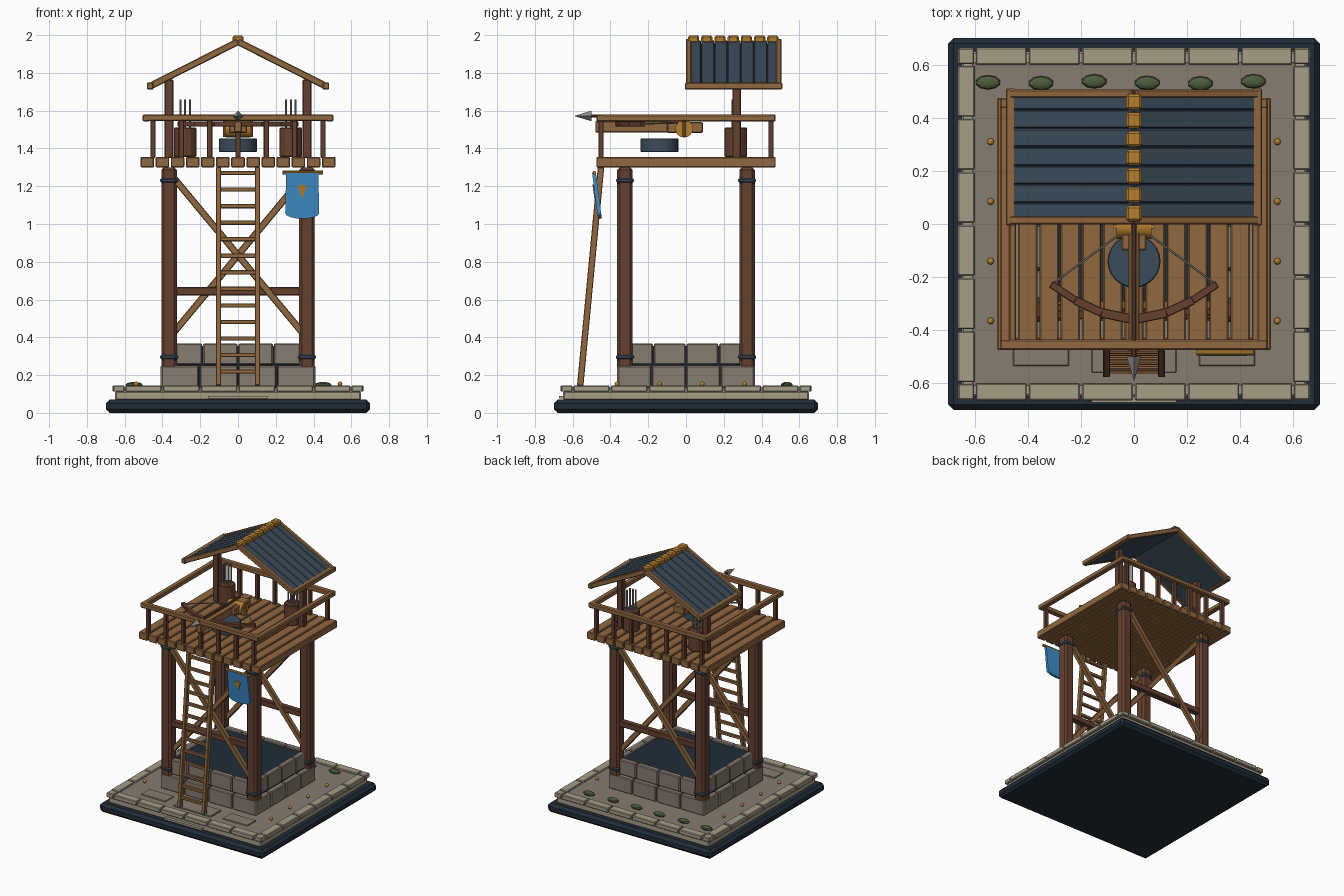
import bpy, bmesh, math, random
from mathutils import Vector, Matrix

random.seed(4)
if "Cube" in bpy.data.objects:
    bpy.data.objects.remove(bpy.data.objects["Cube"])


def material(name, code):
    def linear(v):
        return v / 12.92 if v <= 0.04045 else ((v + 0.055) / 1.055) ** 2.4
    rgb = [linear(int(code[i:i + 2], 16) / 255) for i in (0, 2, 4)]
    m = bpy.data.materials.new(name)
    m.use_nodes = True
    m.diffuse_color = (*rgb, 1)
    m.node_tree.nodes["Principled BSDF"].inputs["Base Color"].default_value = (*rgb, 1)
    return m


PLANK = material("plank wood", "916840")
DARK = material("dark wood", "65412F")
GOLD = material("golden brass", "B5802F")
PALE = material("pale stone", "A59D86")
GREY = material("grey stone", "877D70")
NAVY = material("dark navy", "202D38")
SLATE = material("slate blue", "3B4C5A")
BLUE = material("banner blue", "3F8FCB")
MOSS = material("moss green", "4C5E3C")
STEEL = material("steel grey", "8B8C86")


def finish(name, bm, mat, bevel=0, smooth=False):
    bmesh.ops.recalc_face_normals(bm, faces=bm.faces)
    mesh = bpy.data.meshes.new(name)
    bm.to_mesh(mesh)
    bm.free()
    mesh.materials.append(mat)
    ob = bpy.data.objects.new(name, mesh)
    bpy.context.collection.objects.link(ob)
    if bevel:
        mod = ob.modifiers.new("soft edges", 'BEVEL')
        mod.width = bevel
        mod.limit_method = 'ANGLE'
    if smooth:
        bpy.ops.object.select_all(action='DESELECT')
        ob.select_set(True)
        bpy.context.view_layer.objects.active = ob
        bpy.ops.object.shade_smooth_by_angle(angle=math.radians(35))
    return ob


def box(bm, lo, hi):
    lo, hi = Vector(lo), Vector(hi)
    mat = Matrix.Translation((lo + hi) / 2) @ Matrix.Diagonal((*(hi - lo), 1))
    bmesh.ops.create_cube(bm, size=1, matrix=mat)


def span(p, q, side=(1, 0, 0)):
    """Matrix whose z axis runs from p to q, centred between them."""
    p, q = Vector(p), Vector(q)
    z = (q - p).normalized()
    y = z.cross(Vector(side)).normalized()
    x = y.cross(z)
    m = Matrix((x, y, z)).transposed().to_4x4()
    return Matrix.Translation((p + q) / 2) @ m, (q - p).length


def beam(bm, p, q, w, h, side=(1, 0, 0)):
    m, length = span(p, q, side)
    bmesh.ops.create_cube(bm, size=1, matrix=m @ Matrix.Diagonal((w, h, length, 1)))


def rod(bm, p, q, r, r2=None, n=12, side=(1, 0, 0)):
    m, length = span(p, q, side)
    bmesh.ops.create_cone(bm, cap_ends=True, segments=n, radius1=r,
                          radius2=r if r2 is None else r2, depth=length, matrix=m)


def single_box(name, lo, hi, mat, bevel=0):
    bm = bmesh.new()
    box(bm, lo, hi)
    return finish(name, bm, mat, bevel)


CORNERS = [(sx, sy) for sx in (-1, 1) for sy in (-1, 1)]

# Ground slab, stone tray and paved border
single_box("base_slab", (-.7, -.7, 0), (.7, .7, .07), NAVY, .02)
single_box("stone_tray", (-.65, -.65, .065), (.65, .65, .115), PALE, .008)
single_box("ground_floor", (-.61, -.61, .11), (.61, .61, .135), GREY)
single_box("front_step", (-.16, -.672, .075), (.16, -.64, .09), PALE)
bm = bmesh.new()
for s in (-1, 1):
    for i in range(6):
        a, b = -.6 + .2 * i + .004, -.4 + .2 * i - .004
        lo, hi = sorted((s * .6, s * .665))
        box(bm, (a, lo, .112), (b, hi, .146))
        box(bm, (lo, a, .112), (hi, b, .146))
for sx, sy in CORNERS:
    x, y = sx * .632, sy * .632
    box(bm, (x - .03, y - .03, .112), (x + .03, y + .03, .146))
finish("border_stones", bm, PALE, .005)

bm = bmesh.new()
for s in (-1, 1):
    box(bm, (s * .35 - .105, -.535, .13), (s * .35 + .105, -.43, .142))
box(bm, (-.16, -.56, .13), (.16, -.43, .144))
finish("paving_slabs", bm, GREY, .003)

# Studs and moss tufts on the ground
bm = bmesh.new()
for s in (-1, 1):
    for y in (.31, .085, -.14, -.365):
        bmesh.ops.create_icosphere(bm, subdivisions=2, radius=.013,
                                   matrix=Matrix.Translation((s * .54, y, .153)))
finish("ground_studs", bm, GOLD, smooth=True)
bm = bmesh.new()
for i in range(6):
    m = Matrix.Translation((-.55 + .2 * i, .54 + random.uniform(-.012, .012), .148))
    bmesh.ops.create_uvsphere(bm, u_segments=10, v_segments=6, radius=1,
                              matrix=m @ Matrix.Diagonal((.048, .027, .016, 1)))
finish("moss_tufts", bm, MOSS)

# Stone plinth: two courses of blocks round a dark core
single_box("plinth_core", (-.37, -.33, .13), (.37, .33, .355), NAVY)
bm = bmesh.new()
for z0, z1, ex, ey in ((.135, .25, .41, .365), (.255, .368, .375, .345)):
    for s in (-1, 1):
        for i in range(4):
            t0, t1 = i / 2 - 1, i / 2 - .5
            lo, hi = sorted((s * ey, s * (ey - .045)))
            box(bm, (t0 * ex + .003, lo, z0), (t1 * ex - .003, hi, z1))
            lo, hi = sorted((s * ex, s * (ex - .045)))
            box(bm, (lo, t0 * ey + .003, z0), (hi, t1 * ey - .003, z1))
finish("plinth_blocks", bm, GREY, .006)

# Corner posts with metal bands
posts, bands = bmesh.new(), bmesh.new()
for sx, sy in CORNERS:
    x, y = sx * .365, sy * .323
    box(posts, (x - .041, y - .041, .165), (x + .041, y + .041, 1.3))
    for z in (.295, 1.23):
        box(bands, (x - .047, y - .047, z - .017), (x + .047, y + .047, z + .017))
finish("corner_posts", posts, DARK, .014)
finish("post_bands", bands, SLATE, .012)

# Cross beams and diagonal braces on front and back
beams, braces = bmesh.new(), bmesh.new()
for sy in (-1, 1):
    y = sy * .323
    beam(beams, (-.34, y, .645), (.34, y, .645), .045, .045, (0, 1, 0))
    for sx in (-1, 1):
        yy = y + sx * .018
        beam(braces, (-sx * .345, yy, .42), (sx * .345, yy, 1.25), .034, .036, (0, 1, 0))
finish("cross_beams", beams, DARK, .005)
finish("diagonal_braces", braces, PLANK, .004)

# Platform planks
bm = bmesh.new()
for i in range(13):
    x = -.48 + .08 * i
    box(bm, (x - .036, -.475, 1.3), (x + .036, .475, 1.355))
finish("platform_planks", bm, PLANK, .005)

# Railing
rails, balusters = bmesh.new(), bmesh.new()
for s in (-1, 1):
    box(rails, (-.505, s * .455 - .02, 1.545), (.505, s * .455 + .02, 1.581))
    box(rails, (s * .485 - .02, -.475, 1.543), (s * .485 + .02, .475, 1.579))
    for i in range(7):
        x = -.45 + .15 * i
        box(balusters, (x - .014, s * .45 - .014, 1.35), (x + .014, s * .45 + .014, 1.55))
finish("hand_rails", rails, PLANK, .006)
finish("balusters", balusters, DARK, .003)

# Ladder leaning on the front edge
bm = bmesh.new()
foot, top = Vector((0, -.56, .145)), Vector((0, -.45, 1.3))
for s in (-1, 1):
    off = Vector((s * .103, 0, 0))
    beam(bm, foot + off, top + off, .026, .034)
for i in range(13):
    p = foot.lerp(top, (i + .85) / 13.2)
    beam(bm, p - Vector((.1, 0, 0)), p + Vector((.1, 0, 0)), .022, .022, (0, 1, 0))
finish("ladder", bm, PLANK, .003)

# Roof posts and gable roof
bm = bmesh.new()
for s in (-1, 1):
    box(bm, (s * .365 - .023, .245, 1.35), (s * .365 + .023, .291, 1.765))
finish("roof_posts", bm, DARK, .005)
panels, slats, trim = bmesh.new(), bmesh.new(), bmesh.new()
for s in (-1, 1):
    ridge, eave = Vector((0, 0, 1.965)), Vector((s * .465, 0, 1.73))
    for i in range(7):
        y = Vector((0, .045 + .07 * i, 0))
        beam(panels, ridge + y, eave + y, .068, .02, (0, 1, 0))
    for y in (.014, .491):
        y = Vector((0, y, 0))
        beam(trim, ridge + y, eave + y, .03, .036, (0, 1, 0))
    beam(trim, eave + Vector((0, -.005, 0)), eave + Vector((0, .51, 0)), .036, .036)
    low = Vector((0, 0, -.012))
    beam(slats, ridge + low + Vector((0, .25, 0)), eave + low + Vector((0, .25, 0)), .47, .008, (0, 1, 0))
finish("roof_slates", panels, SLATE, .004)
finish("roof_lining", slats, SLATE)
finish("roof_trim", trim, PLANK, .005)
bm = bmesh.new()
for i in range(7):
    y = .04 + .07 * i
    box(bm, (-.03, y - .03, 1.958), (.03, y + .03, 1.998))
finish("ridge_caps", bm, GOLD, .009)

# Mounted crossbow: drum, stock, bow, string, winch and bolt
bm = bmesh.new()
rod(bm, (0, -.14, 1.38), (0, -.14, 1.453), .1, n=24)
finish("turntable", bm, SLATE, .004, True)
single_box("crossbow_stock", (-.048, -.1, 1.482), (.048, .09, 1.54), PLANK, .006)
single_box("crossbow_rail", (-.02, -.48, 1.485), (.02, .0, 1.545), PLANK, .004)
bm = bmesh.new()
strings = bmesh.new()
for s in (-1, 1):
    pts = [Vector(p) for p in ((0, -.36, 1.53), (s * .12, -.335, 1.53),
                               (s * .22, -.288, 1.53), (s * .31, -.228, 1.53))]
    for p, q, w in zip(pts, pts[1:], (.036, .033, .029)):
        beam(bm, p, q + (q - p) * .03, w, .026, (-s * (q - p).y, s * (q - p).x, 0))
    rod(strings, pts[-1], (s * .05, -.035, 1.535), .004, n=6, side=(0, 0, 1))
finish("bow_arms", bm, DARK, .003)
finish("bow_string", strings, STEEL)
bm = bmesh.new()
rod(bm, (-.065, -.01, 1.505), (.065, -.01, 1.505), .047, n=16, side=(0, 1, 0))
for s in (-1, 1):
    rod(bm, (s * .072, -.01, 1.46), (s * .072, -.01, 1.55), .008, n=8)
finish("winch", bm, GOLD, smooth=True)
bm = bmesh.new()
rod(bm, (0, -.5, 1.572), (0, .02, 1.572), .009, n=8)
finish("bolt_shaft", bm, DARK)
bm = bmesh.new()
rod(bm, (0, -.5, 1.572), (0, -.592, 1.572), .028, 0, n=4)
finish("bolt_head", bm, STEEL)

# Barrels holding spare bolts
barrels, arrows = bmesh.new(), bmesh.new()
for s in (-1, 1):
    x = s * .28
    rod(barrels, (x, .265, 1.355), (x, .265, 1.51), .06, n=12)
    for i in range(3):
        for j in (-1, 1):
            ax, ay = x - .025 + .025 * i, .265 + j * .018
            rod(arrows, (ax, ay, 1.5), (ax, ay, 1.66), .006, n=6)
finish("bolt_barrels", barrels, DARK, .005)
finish("spare_bolts", arrows, STEEL)

# Hanging banner with a plain pointed mark
bm = bmesh.new()
rod(bm, (.235, -.485, 1.272), (.45, -.485, 1.272), .01, n=8, side=(0, 1, 0))
finish("banner_pole", bm, GOLD)


def hanging_plate(name, outline, y_top, mat, depth):
    bm = bmesh.new()
    verts = [bm.verts.new((x, y_top + (1.27 - z) * .13, z)) for x, z in outline]
    face = bm.faces.new(verts)
    ext = bmesh.ops.extrude_face_region(bm, geom=[face])["geom"]
    bmesh.ops.translate(bm, vec=(0, depth, 0), verts=[v for v in ext if isinstance(v, bmesh.types.BMVert)])
    return finish(name, bm, mat)


hem = [(.34 + .09 * math.cos(a), 1.058 - .03 * math.sin(a))
       for a in [math.pi * i / 8 for i in range(9)]]
hanging_plate("banner_cloth", [(.255, 1.27), (.425, 1.27)] + hem, -.497, BLUE, .02)
hanging_plate("banner_mark", [(.315, 1.2), (.34, 1.21), (.365, 1.2), (.34, 1.135)], -.503, GOLD, .008)
